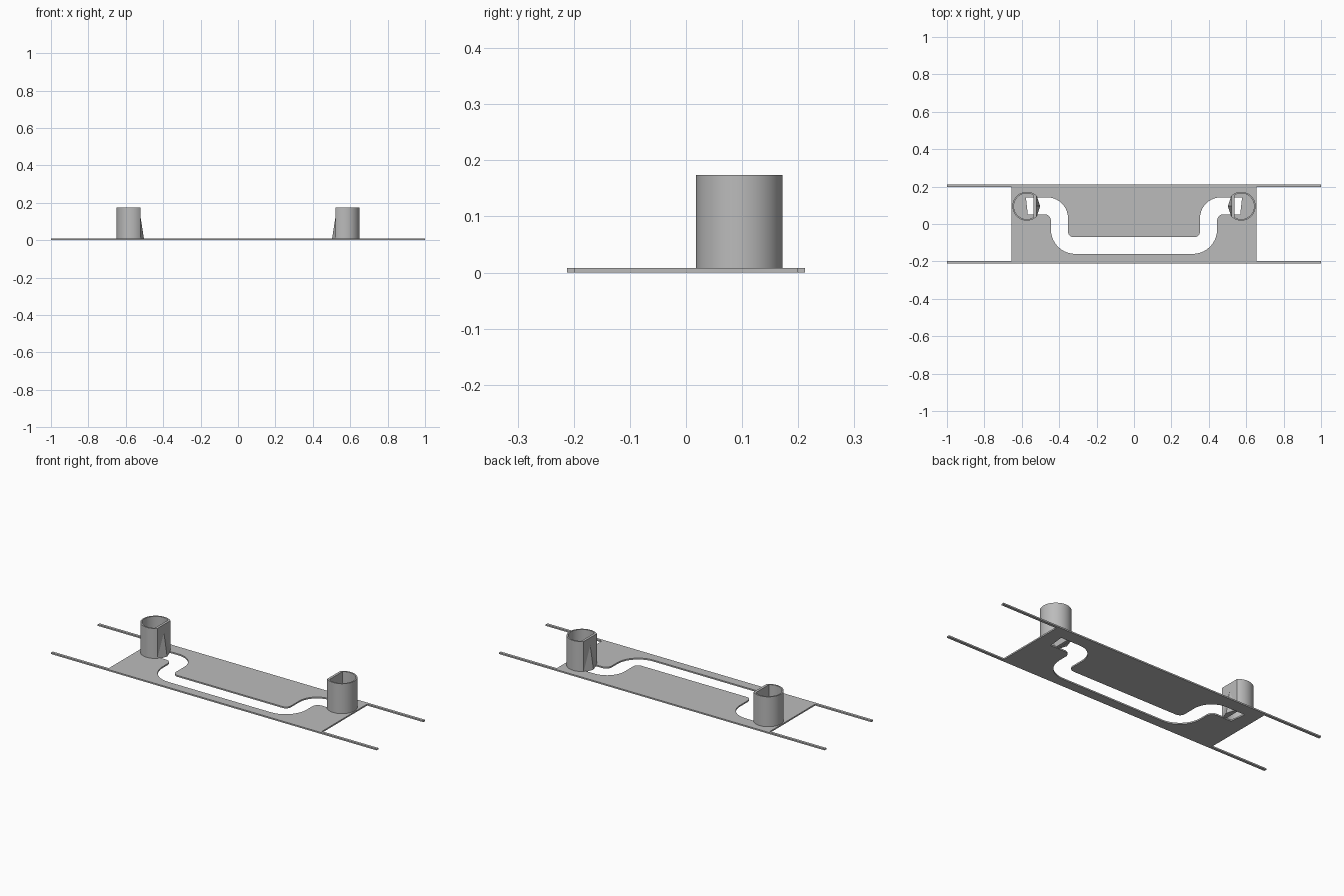
import bpy, bmesh, math
from mathutils import Vector

if "Cube" in bpy.data.objects:
    bpy.data.objects.remove(bpy.data.objects["Cube"])

THICK = 0.008
grey = bpy.data.materials.new("plain_grey")
grey.use_nodes = True
grey.diffuse_color = (0.5, 0.5, 0.5, 1)
grey.node_tree.nodes["Principled BSDF"].inputs["Base Color"].default_value = (0.5, 0.5, 0.5, 1)


def add_object(name, mesh):
    ob = bpy.data.objects.new(name, mesh)
    mesh.materials.clear()
    mesh.materials.append(grey)
    bpy.context.collection.objects.link(ob)
    bpy.ops.object.select_all(action="DESELECT")
    ob.select_set(True)
    bpy.context.view_layer.objects.active = ob
    bpy.ops.object.shade_smooth_by_angle(angle=math.radians(30))
    return ob


def prism(name, loops, z0, z1):
    """Extrude an outline, with any inner loops as holes."""
    curve = bpy.data.curves.new(name, "CURVE")
    curve.dimensions = "2D"
    curve.fill_mode = "BOTH"
    curve.extrude = (z1 - z0) / 2
    for loop in loops:
        spline = curve.splines.new("POLY")
        spline.points.add(len(loop) - 1)
        for p, (x, y) in zip(spline.points, loop):
            p.co = (x, y, 0, 1)
        spline.use_cyclic_u = True
    temp = bpy.data.objects.new(name + "_temp", curve)
    bpy.context.collection.objects.link(temp)
    graph = bpy.context.evaluated_depsgraph_get()
    mesh = bpy.data.meshes.new_from_object(temp.evaluated_get(graph))
    bpy.data.objects.remove(temp)
    bm = bmesh.new()
    bm.from_mesh(mesh)
    bmesh.ops.remove_doubles(bm, verts=bm.verts, dist=1e-5)
    bmesh.ops.translate(bm, verts=bm.verts, vec=(0, 0, (z0 + z1) / 2))
    bmesh.ops.recalc_face_normals(bm, faces=bm.faces)
    bm.to_mesh(mesh)
    bm.free()
    return add_object(name, mesh)


def rect(x0, x1, y0, y1):
    return [(x0, y0), (x1, y0), (x1, y1), (x0, y1)]


def rounded(corners, steps=10):
    """Round each (x, y, radius) right-angle corner of an outline."""
    out = []
    n = len(corners)
    for i, (x, y, r) in enumerate(corners):
        p = Vector((x, y))
        if r == 0:
            out.append((x, y))
            continue
        a = (Vector(corners[i - 1][:2]) - p).normalized() * r
        b = (Vector(corners[(i + 1) % n][:2]) - p).normalized() * r
        for k in range(steps + 1):
            t = k / steps * math.pi / 2
            out.append(tuple(p + a * (1 - math.sin(t)) + b * (1 - math.cos(t))))
    return out


# Plate with the winding slot; the right half of the slot mirrors the left
half = [(-0.353, -0.07, 0.03), (-0.353, 0.142, 0.11), (-0.578, 0.142, 0),
        (-0.568, 0.052, 0), (-0.444, 0.052, 0.035), (-0.444, -0.16, 0.13)]
slot = rounded(half + [(-x, y, r) for x, y, r in reversed(half)])
prism("base_plate", [rect(-0.655, 0.655, -0.2, 0.2), slot], 0, THICK)

# Long side rails
for label, y in (("front", -0.205), ("back", 0.205)):
    prism(label + "_rail", [rect(-1, 1, y - 0.0075, y + 0.0075)], 0, THICK)

# D-shaped cups with a wedge on the flat side
CX, CY, R, FLAT, TOP = 0.573, 0.095, 0.077, 0.522, 0.174


def d_loop(side, radius, flat, steps=48):
    reach = math.pi - math.acos((CX - flat) / radius)
    angles = [-reach + 2 * reach * k / steps for k in range(steps + 1)]
    return [(side * (CX + radius * math.cos(a)), CY + radius * math.sin(a)) for a in angles]


for label, side in (("left", 1), ("right", -1)):
    prism(label + "_cup", [d_loop(side, R, FLAT), d_loop(side, R - 0.008, FLAT + 0.014)],
          THICK / 2, TOP)
    bm = bmesh.new()
    w = 0.06
    for x, y, z in ((FLAT, CY - w, 0.002), (FLAT, CY + w, 0.002),
                    (0.502, CY, 0.002), (FLAT, CY, 0.13)):
        bm.verts.new((side * x, y, z))
    bmesh.ops.convex_hull(bm, input=bm.verts)
    bmesh.ops.recalc_face_normals(bm, faces=bm.faces)
    mesh = bpy.data.meshes.new(label + "_wedge")
    bm.to_mesh(mesh)
    bm.free()
    add_object(label + "_wedge", mesh)
